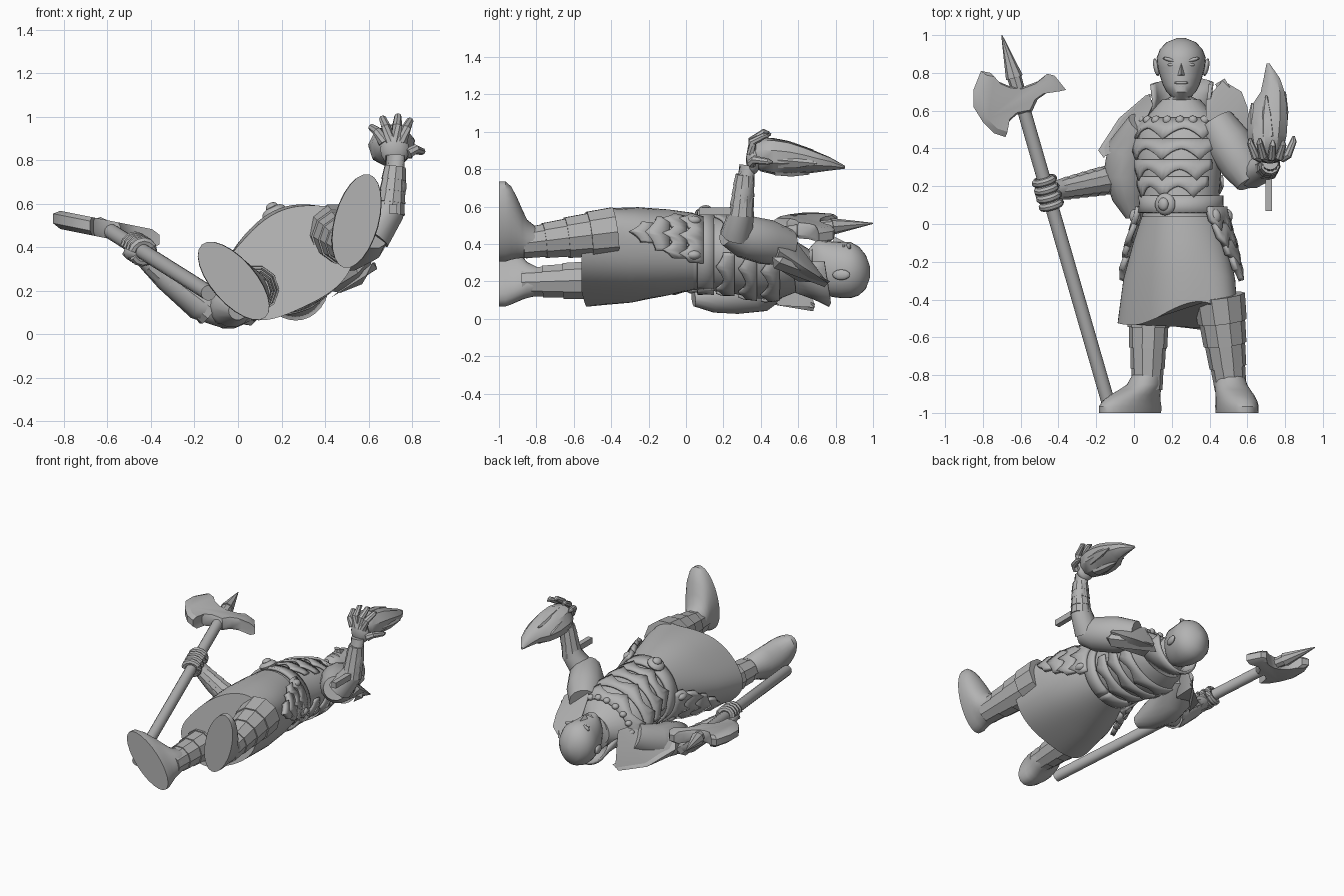
import bpy, bmesh
from math import sin, cos, pi, radians, floor
from mathutils import Vector, Matrix

cube = bpy.data.objects.get("Cube")
if cube:
    bpy.data.objects.remove(cube, do_unlink=True)

grey = bpy.data.materials.new("stone grey")
grey.use_nodes = True
grey.diffuse_color = (0.45, 0.45, 0.45, 1)
grey.node_tree.nodes["Principled BSDF"].inputs["Base Color"].default_value = (0.45, 0.45, 0.45, 1)
TILT = radians(27)   # the body is rolled about its long axis
parts = []


def finish(name, bm, thick=0):
    bmesh.ops.recalc_face_normals(bm, faces=bm.faces[:])
    me = bpy.data.meshes.new(name)
    bm.to_mesh(me)
    bm.free()
    me.materials.append(grey)
    ob = bpy.data.objects.new(name, me)
    bpy.context.scene.collection.objects.link(ob)
    if thick:
        mod = ob.modifiers.new("thickness", "SOLIDIFY")
        mod.thickness, mod.offset = thick, 0
    parts.append(ob)
    return ob


def skin(name, rings, closed=True, caps=True, thick=0):
    bm = bmesh.new()
    rows = [[bm.verts.new(p) for p in ring] for ring in rings]
    n = len(rows[0])
    for low, high in zip(rows, rows[1:]):
        for i in range(n if closed else n - 1):
            j = (i + 1) % n
            bm.faces.new((low[i], low[j], high[j], high[i]))
    if caps:
        bm.faces.new(rows[0])
        bm.faces.new(rows[-1])
    return finish(name, bm, thick)


def oval(x, y, z, ra, rf, th, tilt):
    a, f = ra * cos(th), rf * sin(th)
    return Vector((x + a * cos(tilt) - f * sin(tilt), y, z + a * sin(tilt) + f * cos(tilt)))


def loft(name, sections, tilt=0, n=28):
    # sections across the y axis: x, y, z, side radius, front radius
    return skin(name, [[oval(*s, 2 * pi * i / n, tilt) for i in range(n)] for s in sections])


def tube(name, path, n=12):
    # path entries: point and radius
    pts = [Vector(p) for p, r in path]
    rings = []
    for k, (p, r) in enumerate(path):
        d = pts[min(k + 1, len(pts) - 1)] - pts[max(k - 1, 0)]
        q = d.to_track_quat('Z', 'Y')
        rings.append([pts[k] + q @ Vector((r * cos(2 * pi * i / n), r * sin(2 * pi * i / n), 0)) for i in range(n)])
    return skin(name, rings)


def lames(name, a, b, ra, rb, count, flare=1.13):
    # overlapping flared armour rings along a limb
    a, b = Vector(a), Vector(b)
    for k in range(count):
        t0, t1 = k / count, (k + 1.15) / count
        r0, r1 = ra + (rb - ra) * t0, ra + (rb - ra) * min(t1, 1)
        tube(f"{name}_{k + 1}", [(a.lerp(b, t0), r0), (a.lerp(b, t1), r1 * flare)], 10)


def blob(name, loc, size, rot=None):
    bm = bmesh.new()
    m = Matrix.Translation(loc) @ (rot or Matrix()) @ Matrix.Diagonal((*size, 1))
    bmesh.ops.create_uvsphere(bm, u_segments=14, v_segments=8, radius=1, matrix=m)
    return finish(name, bm)


def hull(name, pts):
    bm = bmesh.new()
    for p in pts:
        bm.verts.new(p)
    bmesh.ops.convex_hull(bm, input=bm.verts[:])
    return finish(name, bm)


def surface(sections, th, y, grow):
    # point on a lofted body surface at a given height
    for s, t in zip(sections, sections[1:]):
        if t[1] <= y <= s[1]:
            k = (s[1] - y) / (s[1] - t[1])
            v = [p + (q - p) * k for p, q in zip(s, t)]
            return oval(v[0], y, v[2], v[3] + grow, v[4] + grow, th, TILT)


def band(name, sections, mid, half, y, height, dip, spikes, grow=0.008, thick=0.014, n=24):
    # raised armour strip with pointed lower edge
    rows = [[], [], []]
    for i in range(n + 1):
        t = i / n
        th = radians(mid - half + 2 * half * t)
        w = t * spikes
        drop = dip * (1 - abs((w - floor(w)) * 2 - 1)) ** 1.6
        for row, k in zip(rows, (0, 0.5, 1)):
            row.append(surface(sections, th, y - k * (height + drop), grow + 0.008 * k))
    return skin(name, rows, False, False, thick)


# Torso
torso = [(.25, .66, .27, .10, .10), (.25, .58, .28, .18, .13), (.24, .5, .29, .23, .17),
         (.24, .38, .31, .235, .195), (.245, .25, .335, .22, .195), (.25, .1, .35, .2, .195),
         (.25, -.02, .36, .215, .205)]
loft("torso", torso, TILT)
for k, y in enumerate((.56, .45, .34, .25)):
    band(f"chest_lame_{k + 1}", torso, 90, 80 - 5 * k, y, .05, .06, 3)
for k, y in enumerate((.5, .38, .26)):
    band(f"back_lame_{k + 1}", torso, 270, 65, y, .06, .04, 3, .004)
band("belt", torso, 90, 180, .15, .09, 0, 1, .01, .02, 40)
buckle = Matrix.Rotation(-TILT, 4, 'Y')
blob("buckle", (.165, .105, .56), (.06, .06, .03), buckle)
blob("buckle_boss", (.155, .105, .585), (.03, .035, .02), buckle)
for k in range(7):
    blob(f"collar_stud_{k + 1}", surface(torso, radians(30 + 20 * k), .55, .01), (.024, .024, .02))

# Long skirt with soft folds, the hem lifted over the left knee
skirt = [(.25, .14, .35, .20, .195), (.25, .04, .36, .21, .205), (.25, -.1, .355, .26, .22),
         (.245, -.3, .345, .315, .23), (.24, -.56, .335, .35, .22)]
rings = []
for k, (x, y, z, ra, rf) in enumerate(skirt[1:]):
    ring = []
    for i in range(60):
        th, w = 2 * pi * i / 60, k / 3
        fold = 1 + .03 * w * sin(5 * th + 1)
        lift = .15 * max(0, cos(th - .85)) ** 3 + .04 * max(0, -cos(th))
        ring.append(oval(x, y + lift * w ** 3, z, ra * fold, rf * fold, th, TILT + .09 * w))
    rings.append(ring)
skin("skirt", rings)

# Hip plates hanging on both sides
for side, mid in (("left", -8), ("right", 180)):
    for k, (y, half) in enumerate(((.09, 34), (.0, 29), (-.09, 21), (-.17, 12))):
        band(f"{side}_hip_plate_{k + 1}", skirt, mid, half, y, .07, .06, 3 if k < 2 else 1, .025, .03, 12)
    for j in (-1, 1):
        blob(f"{side}_hip_stud", surface(skirt, radians(mid + 24 * j), .04, .035), (.03, .04, .025))

# Legs and boots
lames("left_greave", (.45, -.38, .465), (.51, -.86, .405), .138, .078, 4, 1.08)
lames("right_greave", (.08, -.42, .21), (.07, -.86, .195), .115, .075, 4, 1.08)


def boot(name, x, z, toe, ankle):
    d = Vector(toe).normalized()
    roll = Vector((d.x, d.y)).angle_signed(Vector((0, 1)))
    rows = []
    for y, w, half, width in ((-1, 0, .222, .10), (-.965, 0, .222, .103), (-.935, .08, .203, .10),
                              (-.905, .3, .17, .096), (-.875, .6, .132, .09), (-.85, .85, .105, .085),
                              (-.80, 1, .08, .078)):
        cx, cz = x + (ankle[0] - x) * w, z + (ankle[1] - z) * w
        rows.append((cx, y, cz, width, half))
    return loft(name, rows, roll, 24)


boot("left_boot", .545, .52, (.12, .44), (.507, .41))
boot("right_boot", -.02, .245, (-.27, .31), (.07, .20))

# Head and face
loft("head", [(.25, .56, .27, .12, .11), (.25, .655, .255, .095, .115), (.25, .675, .29, .055, .105),
              (.25, .70, .285, .078, .135), (.25, .735, .275, .097, .143), (.25, .78, .265, .112, .148),
              (.25, .83, .26, .125, .15), (.25, .88, .26, .13, .15), (.25, .925, .255, .113, .13),
              (.25, .962, .25, .078, .09), (.25, .985, .25, .02, .025)])
hull("nose", [(.25, .86, .405), (.225, .785, .40), (.275, .785, .40), (.25, .79, .44)])
blob("upper_lip", (.25, .748, .405), (.038, .01, .016))
blob("lower_lip", (.25, .73, .402), (.03, .01, .016))
for s, side in ((-1, "right"), (1, "left")):
    blob(f"{side}_brow", (.25 + s * .055, .868, .385), (.045, .011, .018), Matrix.Rotation(s * .25, 4, 'Z'))
    blob(f"{side}_eye", (.25 + s * .05, .843, .385), (.022, .01, .014))
    blob(f"{side}_ear", (.25 + s * .132, .83, .235), (.015, .048, .028), Matrix.Rotation(s * -.2, 4, 'Z'))

# High collar behind the neck
skin("collar", [[oval(.25, y + .03 * sin(pi * i / 16), z, ra, rf, pi * (1 + i / 16), TILT * .5) for i in range(17)]
                for y, z, ra, rf in ((.56, .28, .17, .13), (.66, .27, .15, .16), (.74, .27, .16, .2))],
     False, False, .02)

# Shoulder plates
hull("left_shoulder_plate", [(.38, .56, .45), (.49, .46, .48), (.62, .5, .36), (.60, .62, .28), (.57, .70, .23),
                             (.47, .76, .19), (.38, .66, .3), (.42, .6, .2), (.55, .47, .28)])
hull("left_shoulder_rim", [(.43, .74, .17), (.48, .77, .2), (.64, .5, .30), (.62, .46, .33), (.59, .47, .27), (.63, .52, .33)])
hull("right_shoulder_plate", [(.1, .63, .30), (.03, .48, .32), (-.15, .36, .2), (-.18, .39, .14), (-.06, .56, .08),
                              (.08, .69, .06), (.06, .50, .07)])
hull("right_shoulder_rim", [(.06, .68, .04), (.1, .69, .08), (-.16, .35, .2), (-.19, .39, .15), (-.15, .38, .09), (-.08, .56, .06)])

# Left arm raised forward
tube("left_sleeve", [((.43, .54, .38), .10), ((.50, .43, .41), .122), ((.575, .31, .44), .115), ((.62, .22, .47), .08)], 14)
tube("left_forearm", [((.62, .27, .45), .085), ((.695, .295, .56), .07), ((.722, .31, .68), .054), ((.722, .33, .82), .044)])
lames("left_bracer", (.722, .315, .77), (.70, .295, .56), .05, .064, 4, 1.08)
hull("hanging_strap", [(x, y, z) for x in (.695, .73) for y in (.07, .3) for z in (.555, .595)])
blob("left_palm", (.72, .36, .85), (.068, .04, .078))
for k, tip in enumerate(((.615, .43, .95), (.665, .43, .99), (.735, .42, 1.0), (.79, .42, .98), (.845, .44, .84))):
    tip = Vector(tip)
    base = Vector((.67 + .028 * k, .35, .88 - (.05 if k == 4 else 0)))
    tube(f"left_finger_{k + 1}", [(base, .026), (base.lerp(tip, .5) + Vector((0, -.03, .015)), .023),
                                  (tip, .017), (tip + Vector((0, .025, -.005)), .006)], 8)

# Flame held in the palm
loft("flame", [(.71, .35, .875, .05, .05), (.705, .40, .875, .09, .09), (.705, .47, .868, .108, .098),
               (.71, .55, .86, .108, .09), (.718, .63, .848, .095, .072), (.735, .70, .838, .065, .055),
               (.73, .77, .828, .045, .035), (.71, .85, .81, .008, .008)], .3, 9)
for k, (a, b) in enumerate((((.76, .5, .85), (.80, .70, .83)), ((.65, .48, .87), (.625, .64, .85)),
                            ((.71, .46, .92), (.70, .68, .90)), ((.72, .48, .81), (.71, .66, .775)))):
    tube(f"flame_tongue_{k + 1}", [(a, .05), (Vector(a).lerp(Vector(b), .5), .038), (b, .005)], 6)

# Right arm reaching to the pole
tube("right_sleeve", [((.06, .52, .23), .10), ((-.02, .39, .155), .122), ((-.045, .26, .14), .118),
                      ((-.025, .14, .12), .09), ((.0, .04, .11), .045)], 14)
tube("right_forearm", [((-.05, .25, .10), .075), ((-.18, .225, .14), .075), ((-.33, .195, .26), .06), ((-.46, .17, .385), .045)])
lames("right_bracer", (-.40, .18, .325), (-.13, .235, .115), .052, .074, 6, 1.1)

# Poleaxe and gripping hand
butt, top, tip = Vector((-.135, -.95, .19)), Vector((-.605, .68, .485)), Vector((-.70, 1.0, .51))
tube("pole", [(butt, .036), (top, .036)], 14)
tube("top_spike", [(top, .036), (top.lerp(tip, .3), .038), (top.lerp(tip, .3), .046), (tip, .003)], 8)
outline = [(-.81, .81), (-.76, .80), (-.72, .755), (-.66, .73), (-.59, .725), (-.51, .755), (-.46, .795), (-.42, .785),
           (-.36, .71), (-.46, .695), (-.51, .66), (-.54, .595), (-.62, .58), (-.665, .54), (-.68, .46),
           (-.74, .48), (-.80, .54), (-.85, .62), (-.85, .71)]
middle = Vector((-.61, .655))
rings = []
for scale, height in ((.86, .042), (1, .022), (1, -.022), (.86, -.042)):
    flat = [middle + (Vector(p) - middle) * scale for p in outline]
    rings.append([(p.x, p.y, .482 - .2 * (p.x + .6) + height) for p in flat])
skin("axe_blade", rings)
blob("right_palm", (-.465, .165, .375), (.06, .085, .045), Matrix.Rotation(radians(16), 4, 'Z'))
q = (top - butt).to_track_quat('Z', 'Y')
for k in range(4):
    c = butt.lerp(top, .645 + .026 * k)
    loop = [(c + q @ Vector((.048 * cos(i * pi / 6), .048 * sin(i * pi / 6), 0)), .022) for i in range(12)]
    tube(f"right_finger_{k + 1}", loop, 8)

# Smooth shading with crisp edges
for ob in bpy.context.selected_objects:
    ob.select_set(False)
for ob in parts:
    ob.select_set(True)
bpy.context.view_layer.objects.active = parts[0]
bpy.ops.object.shade_smooth_by_angle(angle=radians(35))
